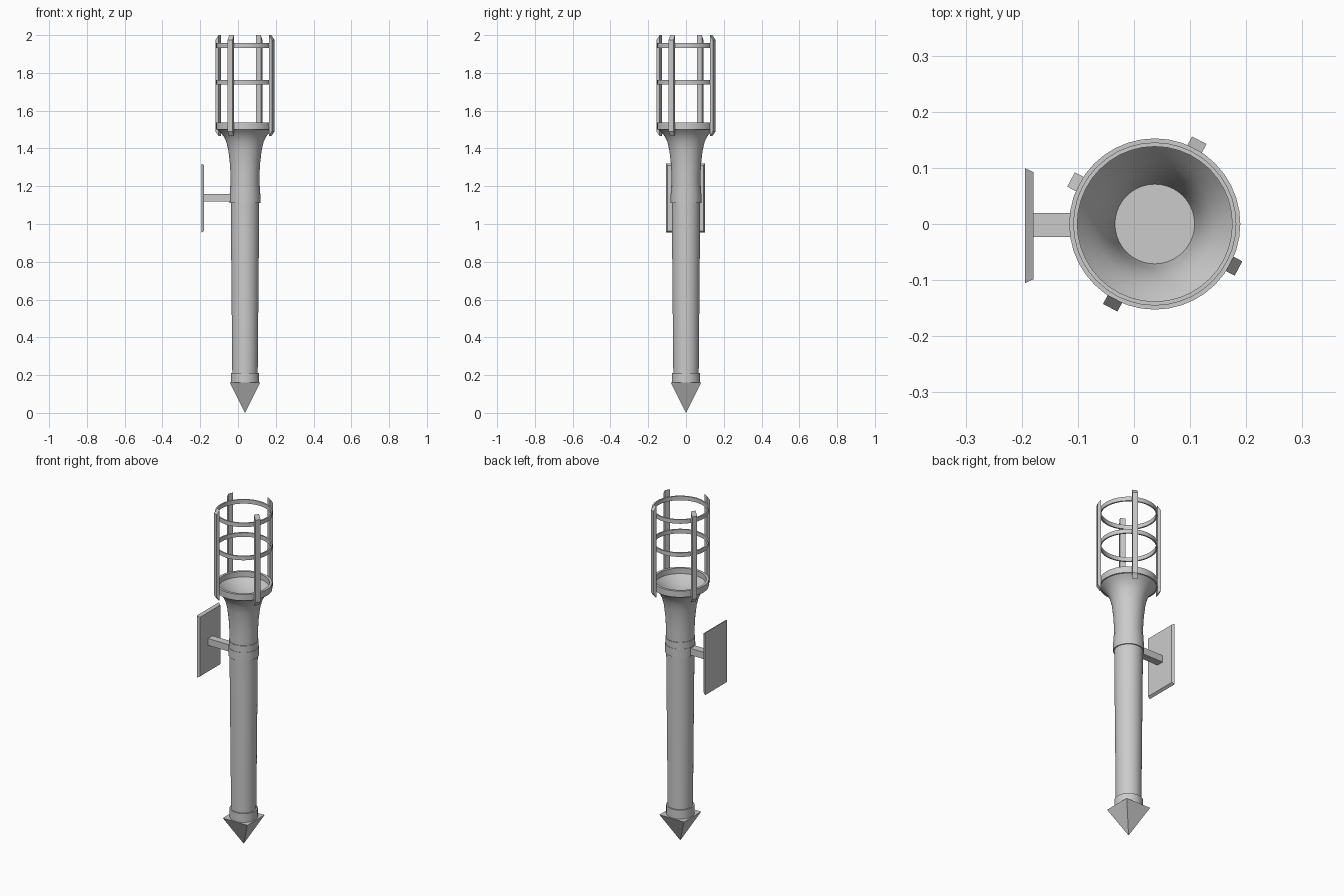
import bpy, bmesh, math
from mathutils import Matrix, Vector

if "Cube" in bpy.data.objects:
    bpy.data.objects.remove(bpy.data.objects["Cube"])

CX = 0.037   # torch axis
SEG = 40


def make_object(name, bm, smooth=False):
    bmesh.ops.recalc_face_normals(bm, faces=bm.faces)
    mesh = bpy.data.meshes.new(name)
    bm.to_mesh(mesh)
    bm.free()
    ob = bpy.data.objects.new(name, mesh)
    bpy.context.collection.objects.link(ob)
    if smooth:
        bpy.ops.object.select_all(action='DESELECT')
        ob.select_set(True)
        bpy.context.view_layer.objects.active = ob
        bpy.ops.object.shade_smooth_by_angle(angle=math.radians(35))
    return ob


def lathe(name, profile, closed=False):
    """Spin (radius, z) points about the torch axis."""
    bm = bmesh.new()
    verts = [bm.verts.new((CX + r, 0, z)) for r, z in profile]
    pairs = list(zip(verts, verts[1:]))
    if closed:
        pairs.append((verts[-1], verts[0]))
    edges = [bm.edges.new(p) for p in pairs]
    bmesh.ops.spin(bm, geom=verts + edges, cent=(CX, 0, 0), axis=(0, 0, 1),
                   angle=math.tau, steps=SEG, use_duplicate=False)
    bmesh.ops.remove_doubles(bm, verts=bm.verts, dist=1e-5)
    return make_object(name, bm, True)


def band(name, r_in, r_out, z0, z1):
    return lathe(name, [(r_in, z0), (r_out, z0), (r_out, z1), (r_in, z1)], True)


def prism(name, outline, depth, matrix):
    """Extrude a local XZ outline along local Y, centred."""
    bm = bmesh.new()
    face = bm.faces.new([bm.verts.new((x, -depth / 2, z)) for x, z in outline])
    ext = bmesh.ops.extrude_face_region(bm, geom=[face])
    bmesh.ops.translate(bm, vec=(0, depth, 0),
                        verts=[v for v in ext['geom'] if isinstance(v, bmesh.types.BMVert)])
    bm.transform(matrix)
    return make_object(name, bm)


# Tapered shaft flaring into a hollow bowl
lathe("shaft_and_bowl", [
    (0, 0.18), (0.067, 0.18), (0.0745, 1.0), (0.076, 1.25), (0.08, 1.32), (0.088, 1.39),
    (0.099, 1.435), (0.113, 1.464), (0.13, 1.485), (0.146, 1.5), (0.1525, 1.5),
    (0.1525, 1.537), (0.138, 1.537), (0.138, 1.505), (0.122, 1.485), (0.105, 1.46),
    (0.09, 1.43), (0.079, 1.38), (0.071, 1.32), (0, 1.32)])

# Collars
band("lower_collar", 0.05, 0.075, 0.158, 0.212)
band("middle_collar", 0.06, 0.081, 1.112, 1.162)
band("upper_collar", 0.06, 0.079, 1.155, 1.2)

# Square pointed foot
bm = bmesh.new()
bmesh.ops.create_cone(bm, cap_ends=True, segments=4, radius1=0, radius2=0.08 * math.sqrt(2),
                      depth=0.16, matrix=Matrix.Translation((CX, 0, 0.08))
                      @ Matrix.Rotation(math.pi / 4, 4, 'Z'))
bmesh.ops.remove_doubles(bm, verts=bm.verts, dist=1e-5)
make_object("pointed_foot", bm)

# Cage hoops and posts with bevelled ends
for i, z in enumerate((1.75, 1.945)):
    band(f"cage_hoop_{i + 1}", 0.1445, 0.1525, z - 0.012, z + 0.012)
post = [(0.151, 1.465), (0.169, 1.49), (0.169, 1.975), (0.151, 2.0)]
for i in range(4):
    turn = Matrix.Rotation(math.radians(-28 + 90 * i), 4, 'Z')
    prism(f"cage_post_{i + 1}", post, 0.029, Matrix.Translation((CX, 0, 0)) @ turn)

# Wall bracket arm
prism("bracket_arm", [(-0.185, 1.118), (-0.02, 1.118), (-0.02, 1.158), (-0.185, 1.158)],
      0.043, Matrix.Translation((0, -0.002, 0)))

# Wall plate, bevelled towards the torch
bm = bmesh.new()
bmesh.ops.create_cube(bm, size=1, matrix=Matrix.Translation((-0.187, -0.003, 1.137))
                      @ Matrix.Diagonal((0.015, 0.205, 0.366, 1)))
for v in bm.verts:
    if v.co.x > -0.187:
        v.co.y += math.copysign(0.007, -v.co.y)
        v.co.z += math.copysign(0.009, 1.137 - v.co.z)
make_object("wall_plate", bm)
